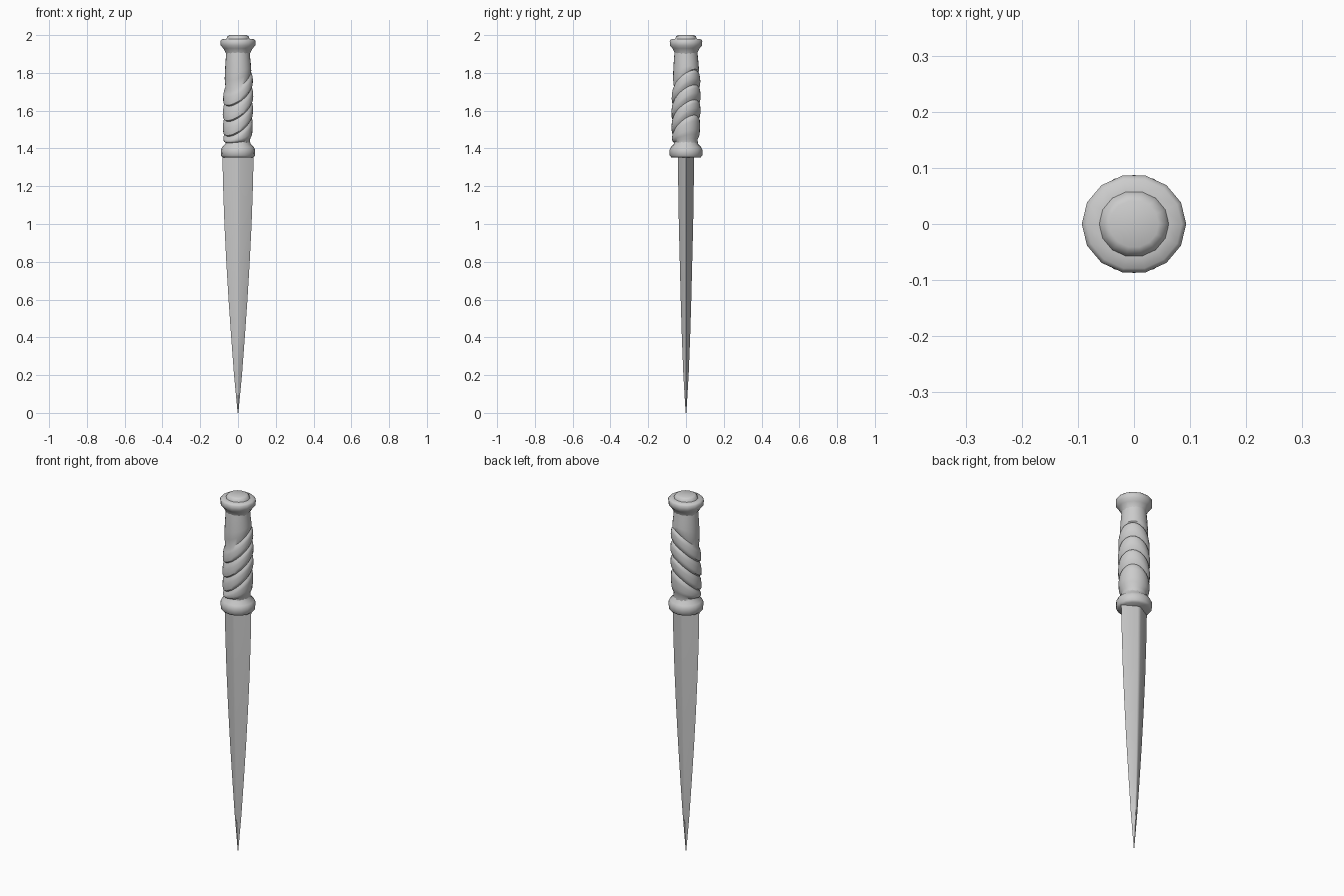
import bpy, bmesh, math

if "Cube" in bpy.data.objects:
    bpy.data.objects.remove(bpy.data.objects["Cube"])

# single flat grey for the whole dagger
grey = bpy.data.materials.new("worn_grey")
grey.diffuse_color = (0.6, 0.6, 0.6, 1)
grey.use_nodes = True
grey.node_tree.nodes["Principled BSDF"].inputs["Base Color"].default_value = grey.diffuse_color


def loft(name, rings, angle):
    """Skin a list of equal-length rings, capping both ends."""
    bm = bmesh.new()
    rows = [[bm.verts.new(p) for p in ring] for ring in rings]
    n = len(rows[0])
    for a, b in zip(rows, rows[1:]):
        for i in range(n):
            j = (i + 1) % n
            bm.faces.new((a[i], a[j], b[j], b[i]))
    bm.faces.new(rows[0][::-1])
    bm.faces.new(rows[-1])
    bmesh.ops.recalc_face_normals(bm, faces=bm.faces)
    mesh = bpy.data.meshes.new(name)
    bm.to_mesh(mesh)
    bm.free()
    mesh.materials.append(grey)
    ob = bpy.data.objects.new(name, mesh)
    bpy.context.collection.objects.link(ob)
    bpy.ops.object.select_all(action='DESELECT')
    ob.select_set(True)
    bpy.context.view_layer.objects.active = ob
    bpy.ops.object.shade_smooth_by_angle(angle=math.radians(angle))
    return ob


def circle(rx, ry, z, n, tilt=0.0):
    """Elliptical ring, optionally leaning up towards +x +y."""
    pts = []
    for i in range(n):
        t = 2 * math.pi * i / n
        x, y = rx * math.cos(t), ry * math.sin(t)
        pts.append((x, y, z + tilt * (x + y)))
    return pts


def lerp(table, z):
    for (z0, r0), (z1, r1) in zip(table, table[1:]):
        if z <= z1:
            return r0 + (r1 - r0) * (z - z0) / (z1 - z0)
    return table[-1][1]


# blade: tapering diamond section with a narrow central ridge
blade_stations = [(0.0, 0.002, 0.002), (0.2, 0.021, 0.014), (0.4, 0.036, 0.022),
                  (0.6, 0.050, 0.028), (0.8, 0.062, 0.033), (1.0, 0.072, 0.038),
                  (1.2, 0.079, 0.041), (1.38, 0.083, 0.043)]
rings = []
for z, w, t in blade_stations:
    m, s = w * 0.12, t * 0.97
    rings.append([(w, 0, z), (m, s, z), (0, t, z), (-m, s, z),
                  (-w, 0, z), (-m, -s, z), (0, -t, z), (m, -s, z)])
loft("blade", rings, 25)

# guard: rounded collar
guard = [(0.080, 1.352), (0.090, 1.362), (0.091, 1.392), (0.083, 1.408),
         (0.068, 1.422), (0.062, 1.44)]
loft("guard", [circle(r, r * 0.96, z, 16) for r, z in guard], 50)

# grip: swelling handle wrapped by leaning bands with crisp grooves
grip = [(1.42, 0.066), (1.50, 0.072), (1.62, 0.074), (1.74, 0.071),
        (1.84, 0.066), (1.91, 0.060)]
rings = []
band, start, stop, steps = 0.08, 1.44, 1.76, 6
z = 1.42
rings.append(circle(0.064, 0.064, z, 24))
count = round((stop - start) / band) * steps
for k in range(count + 1):
    z = start + k * band / steps
    f = (k % steps) / steps
    bulge = 0.007 * math.sin(math.pi * f) ** 0.6 * (1.25 - 0.5 * f) if f else -0.004
    tilt = 0.6 * min(1, (z - 1.42) / 0.09, (1.94 - z) / 0.18)
    r = lerp(grip, z) + bulge
    rings.append(circle(r, r * 0.96, z, 24, tilt))
for z in (1.79, 1.82, 1.85, 1.88, 1.91):
    r = lerp(grip, z) + 0.002
    rings.append(circle(r, r * 0.98, z, 24, 0.6 * max(0, (1.88 - z) / 0.18)))
loft("grip", rings, 40)

# pommel: flared cap with a shallow domed button
pommel = [(0.060, 1.885), (0.064, 1.905), (0.078, 1.930), (0.092, 1.945),
          (0.093, 1.970), (0.085, 1.978), (0.062, 1.980), (0.056, 1.994),
          (0.044, 2.0)]
loft("pommel", [circle(r, r * 0.95, z, 14) for r, z in pommel], 60)
